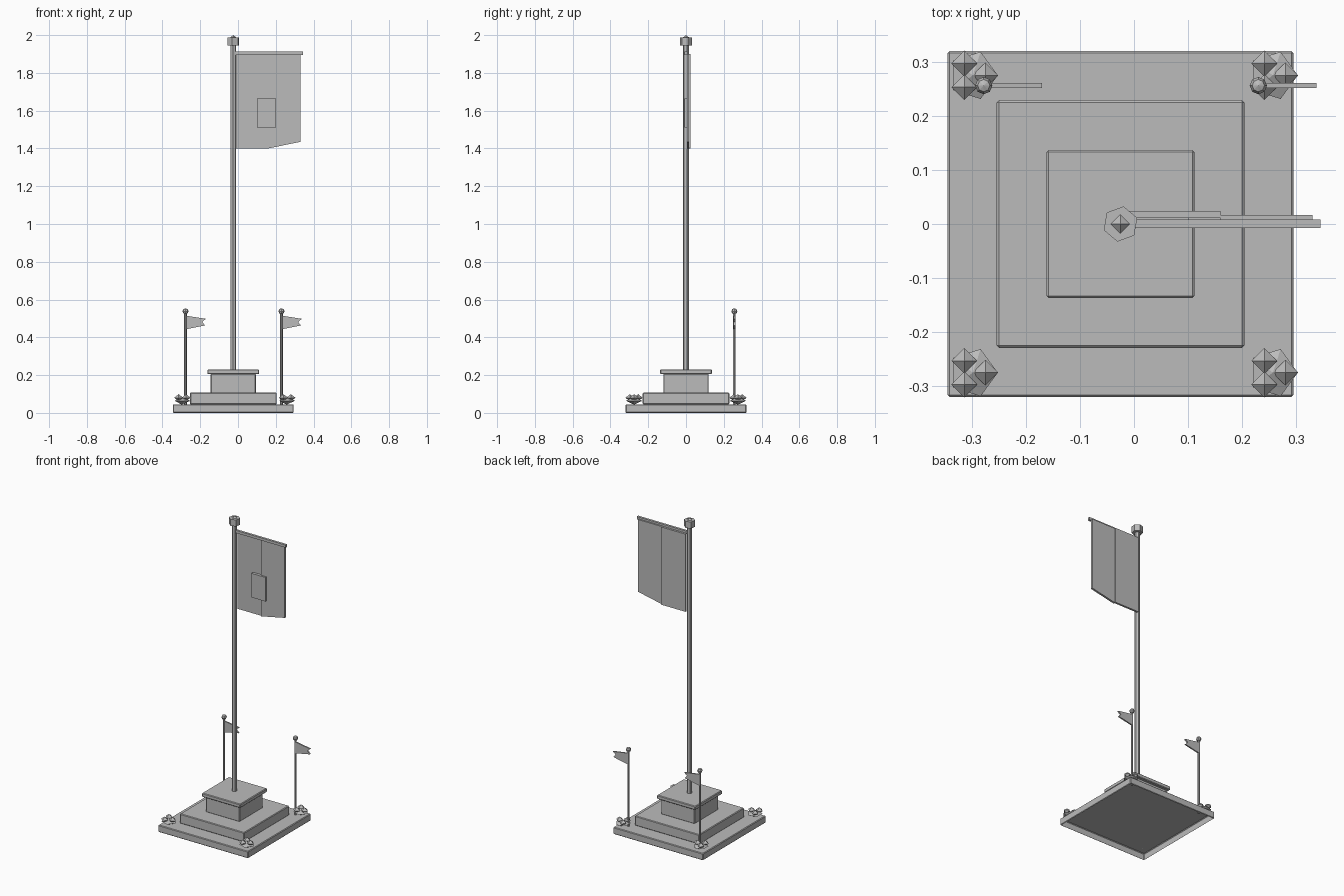
import bpy, bmesh, math

cube = bpy.data.objects.get("Cube")
if cube:
    bpy.data.objects.remove(cube, do_unlink=True)

grey = bpy.data.materials.new("plain_grey")
grey.use_nodes = True
COLOUR = (0.5, 0.5, 0.5, 1)
grey.diffuse_color = COLOUR
grey.node_tree.nodes["Principled BSDF"].inputs["Base Color"].default_value = COLOUR

CX = -0.025  # the mast axis


def finish(name, bm):
    bmesh.ops.recalc_face_normals(bm, faces=bm.faces)
    mesh = bpy.data.meshes.new(name)
    bm.to_mesh(mesh)
    bm.free()
    mesh.materials.append(grey)
    obj = bpy.data.objects.new(name, mesh)
    bpy.context.collection.objects.link(obj)
    return obj


def lathe(name, x, y, profile, sides, turn=0):
    """Spin (radius, z) points about a vertical axis; zero radius makes a tip."""
    bm = bmesh.new()
    rings = []
    for r, z in profile:
        count = sides if r else 1
        angles = [math.radians(turn) + math.tau * i / sides for i in range(count)]
        rings.append([bm.verts.new((x + r * math.cos(a), y + r * math.sin(a), z)) for a in angles])
    for low, high in zip(rings, rings[1:]):
        for i in range(sides):
            j = (i + 1) % sides
            quad = [low[i % len(low)], low[j % len(low)], high[j % len(high)], high[i % len(high)]]
            bm.faces.new(list(dict.fromkeys(quad)))
    for ring in (rings[0], rings[-1]):
        if len(ring) > 1:
            bm.faces.new(ring)
    return finish(name, bm)


def panel(name, outline, y0, y1):
    """Extrude an x-z outline from y0 to y1."""
    bm = bmesh.new()
    face = bm.faces.new([bm.verts.new((x, y0, z)) for x, z in outline])
    out = bmesh.ops.extrude_face_region(bm, geom=[face])
    moved = [v for v in out["geom"] if isinstance(v, bmesh.types.BMVert)]
    bmesh.ops.translate(bm, vec=(0, y1 - y0, 0), verts=moved)
    return finish(name, bm)


def rect(x0, x1, z0, z1):
    return [(x0, z0), (x1, z0), (x1, z1), (x0, z1)]


def slab(name, half, z0, z1, bevel=0.004, hollow=False):
    """Square step with softened edges, optionally open underneath."""
    bm = bmesh.new()
    bmesh.ops.create_cube(bm, size=1)
    bmesh.ops.scale(bm, vec=(2 * half, 2 * half, z1 - z0), verts=bm.verts)
    bmesh.ops.translate(bm, vec=(CX, 0, (z0 + z1) / 2), verts=bm.verts)
    bmesh.ops.bevel(bm, geom=bm.edges[:], offset=bevel, segments=1, affect="EDGES")
    if hollow:
        bm.normal_update()
        under = [f for f in bm.faces if f.normal.z < -0.9]
        bmesh.ops.delete(bm, geom=under, context="FACES")
    return finish(name, bm)


# Stepped plinth
slab("base_step", 0.32, 0, 0.045, hollow=True)
slab("middle_step", 0.229, 0.045, 0.107)
slab("pedestal", 0.12, 0.105, 0.207)
slab("pedestal_cap", 0.137, 0.205, 0.23)

# Mast with finial
lathe("mast", CX, 0, [(0.016, 0.225), (0.016, 1.95)], 6, 20)
lathe("finial_collar", CX, 0, [(0.033, 1.945), (0.033, 1.987)], 6, 20)
lathe("finial_tip", CX, 0, [(0, 1.965), (0.023, 1.983), (0, 2)], 4)

# Banner hung in two vertical panels from a crossbar
panel("crossbar", rect(CX, 0.345, 1.895, 1.912), -0.007, 0.008)
panel("banner_inner", rect(-0.013, 0.16, 1.4, 1.9), 0.011, 0.024)
panel("banner_outer", [(0.16, 1.4), (0.33, 1.435), (0.33, 1.9), (0.16, 1.9)], 0.004, 0.017)
panel("banner_plate", rect(0.1, 0.2, 1.51, 1.665), -0.007, 0.012)

# Small flagpoles at the rear corners
for side, x in (("right", -0.278), ("left", 0.23)):
    y = 0.256
    lathe(side + "_small_pole", x, y, [(0.007, 0.04), (0.007, 0.53)], 6)
    ball = [(0.016 * math.sin(math.pi * i / 4), 0.538 - 0.016 * math.cos(math.pi * i / 4))
            for i in range(1, 4)]
    lathe(side + "_pole_ball", x, y, [(0, 0.522)] + ball + [(0, 0.554)], 8)
    tail = [(0, 0.442), (0.105, 0.463), (0.088, 0.481), (0.108, 0.498), (0, 0.515)]
    panel(side + "_pennant", [(x + dx, z) for dx, z in tail], y - 0.004, y + 0.005)

# Flower clumps on every corner
for side, x in (("right", -0.298), ("left", 0.257)):
    for end, y in (("front", -0.275), ("back", 0.275)):
        name = f"{end}_{side}"
        lathe(name + "_leaves", x, y, [(0, 0.044), (0.046, 0.064), (0, 0.085)], 5)
        for n, (dx, dy) in enumerate([(-0.016, 0.022), (-0.016, -0.022), (0.023, 0)], 1):
            lathe(f"{name}_flower_{n}", x + dx, y + dy,
                  [(0, 0.063), (0.024, 0.08), (0, 0.099)], 4)
